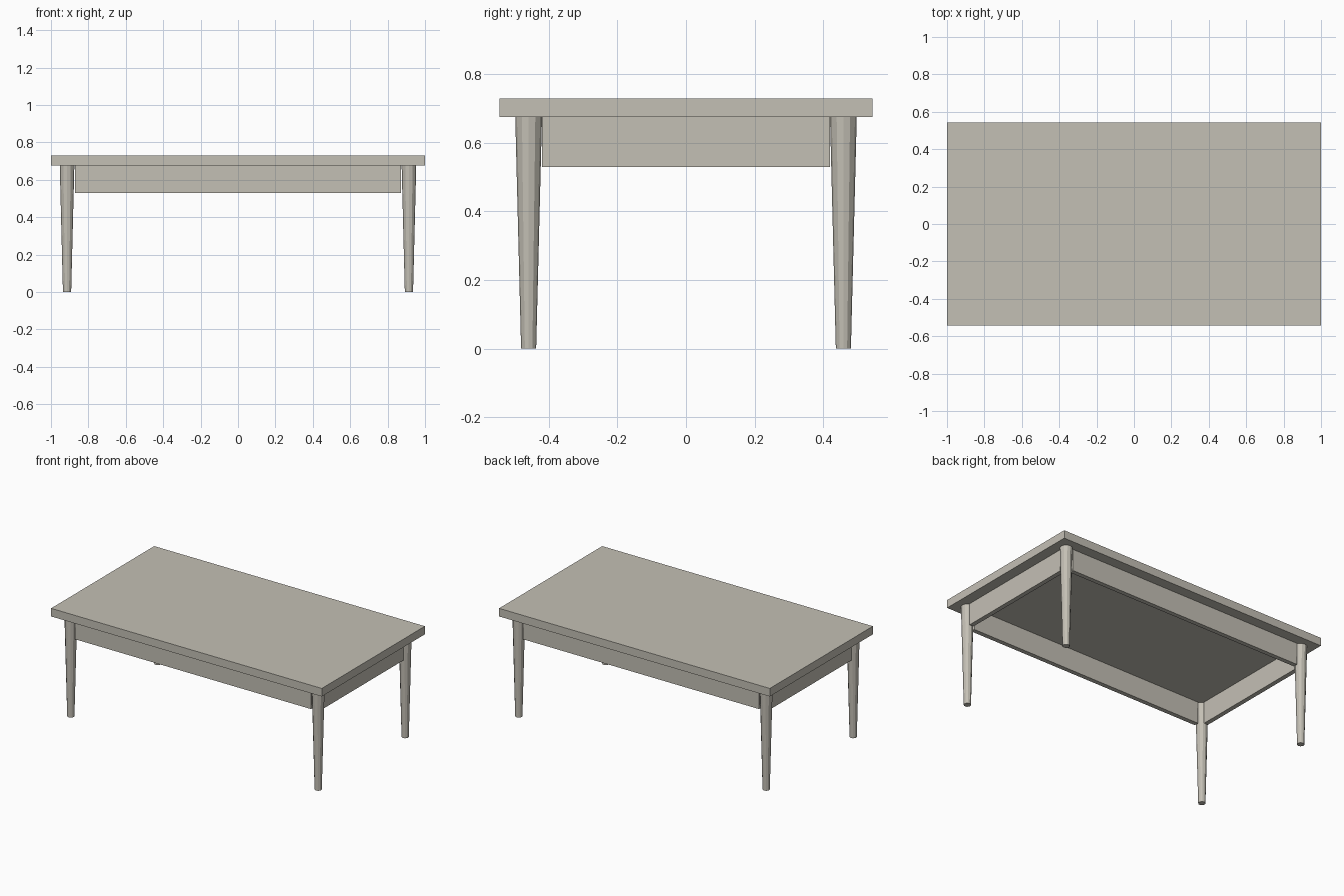
import bpy

if "Cube" in bpy.data.objects:
    bpy.data.objects.remove(bpy.data.objects["Cube"])

wood = bpy.data.materials.new("warm_grey")
wood.diffuse_color = (0.55, 0.525, 0.46, 1)
wood.use_nodes = True
wood.node_tree.nodes["Principled BSDF"].inputs["Base Color"].default_value = wood.diffuse_color

TOP_Z, UNDER_Z, APRON_Z = 0.729, 0.675, 0.53
LEG_X, LEG_Y = 0.914, 0.459


def box(name, x, y, z0, z1, sx, sy):
    bpy.ops.mesh.primitive_cube_add(size=1, location=(x, y, (z0 + z1) / 2))
    ob = bpy.context.object
    ob.name = name
    ob.scale = (sx, sy, z1 - z0)
    bpy.ops.object.transform_apply(location=False, rotation=False, scale=True)
    ob.data.materials.append(wood)


def leg(name, x, y):
    bpy.ops.mesh.primitive_cone_add(vertices=12, radius1=0.022, radius2=0.039,
                                    depth=UNDER_Z, location=(x, y, UNDER_Z / 2))
    ob = bpy.context.object
    ob.name = name
    ob.data.materials.append(wood)


# Table top
box("table_top", 0, 0, UNDER_Z, TOP_Z, 2.0, 1.088)

# Aprons between the legs
for side, s in (("front", -1), ("back", 1)):
    box(side + "_apron", 0, s * LEG_Y, APRON_Z, UNDER_Z, 1.744, 0.03)
for side, s in (("left", -1), ("right", 1)):
    box(side + "_apron", s * LEG_X, 0, APRON_Z, UNDER_Z, 0.03, 0.84)

# Tapered legs
for fb, sy in (("front", -1), ("back", 1)):
    for lr, sx in (("left", -1), ("right", 1)):
        leg(f"{fb}_{lr}_leg", sx * LEG_X, sy * LEG_Y)
